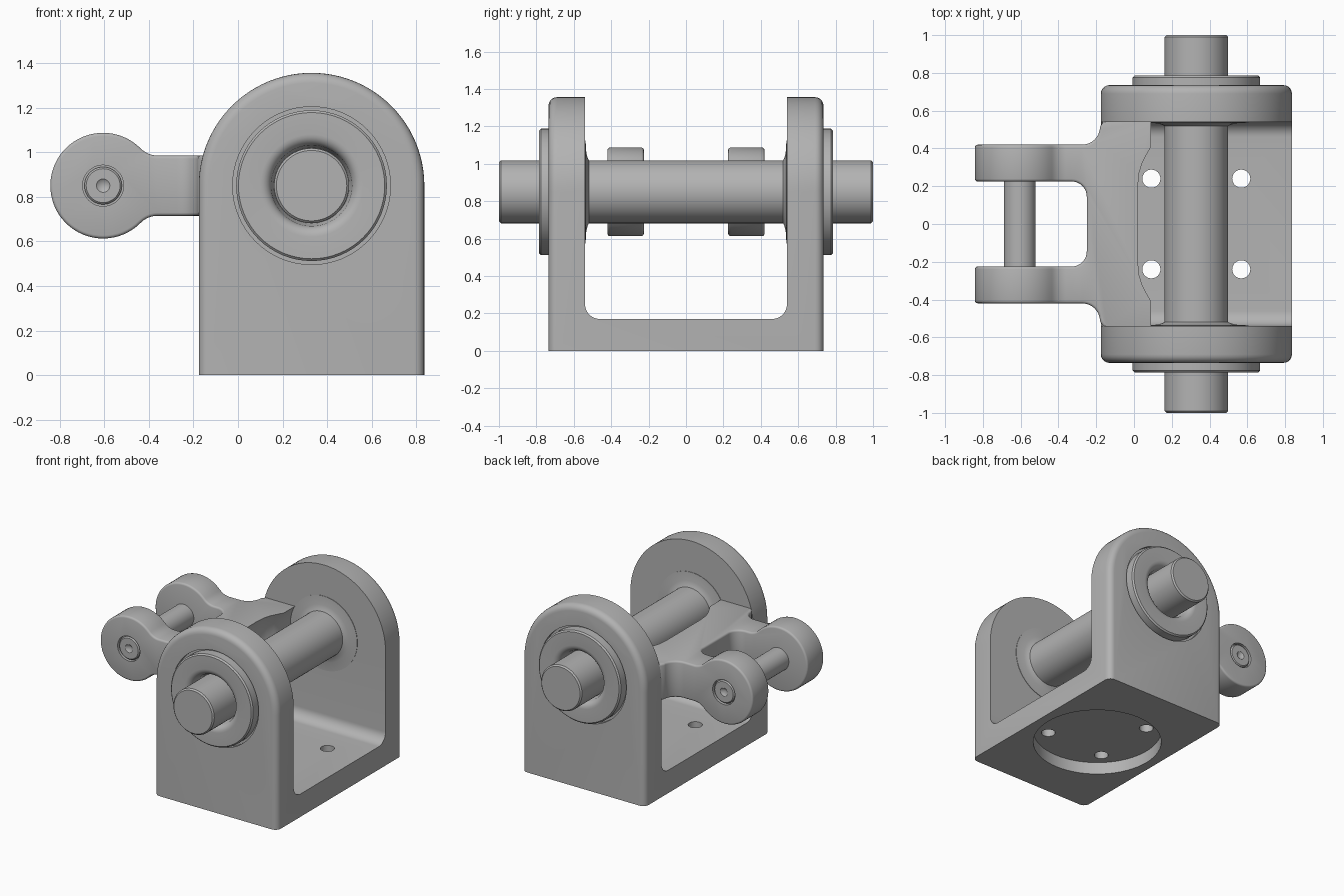
import bpy, bmesh
from math import sin, cos, radians
from mathutils import Vector

old = bpy.data.objects.get("Cube")
if old:
    bpy.data.objects.remove(old, do_unlink=True)

grey = bpy.data.materials.new("plain_grey")
grey.use_nodes = True
COLOUR = (0.45, 0.45, 0.45, 1)
grey.diffuse_color = COLOUR
grey.node_tree.nodes["Principled BSDF"].inputs["Base Color"].default_value = COLOUR

PX, PZ = 0.33, 0.85      # main pin axis
EX, EZ = -0.605, 0.85    # small pin axis


def finish(name, bm):
    bmesh.ops.recalc_face_normals(bm, faces=bm.faces)
    me = bpy.data.meshes.new(name)
    bm.to_mesh(me)
    bm.free()
    me.materials.append(grey)
    ob = bpy.data.objects.new(name, me)
    bpy.context.collection.objects.link(ob)
    return ob


def arc(cx, cy, r, a, b, n=10):
    angles = [radians(a + (b - a) * i / n) for i in range(n + 1)]
    return [(cx + r * cos(t), cy + r * sin(t)) for t in angles]


def prism_mesh(pts, axis, lo, hi):
    """Extrude a 2D outline along an axis."""
    place = {"X": lambda u, v, w: (w, u, v),
             "Y": lambda u, v, w: (u, w, v),
             "Z": lambda u, v, w: (u, v, w)}[axis]
    bm = bmesh.new()
    face = bm.faces.new([bm.verts.new(place(u, v, lo)) for u, v in pts])
    new = bmesh.ops.extrude_face_region(bm, geom=[face])["geom"]
    shift = Vector(place(0, 0, hi - lo))
    bmesh.ops.translate(bm, vec=shift, verts=[g for g in new if isinstance(g, bmesh.types.BMVert)])
    return bm


def prism(name, pts, axis, lo, hi):
    return finish(name, prism_mesh(pts, axis, lo, hi))


def lathe(name, profile, cx, cz, n=64, closed=False):
    """Spin (radius, y) points around an axis parallel to y."""
    bm = bmesh.new()
    rings = []
    for r, y in profile:
        if r == 0:
            rings.append([bm.verts.new((cx, y, cz))] * n)
        else:
            rings.append([bm.verts.new((x, y, z)) for x, z in arc(cx, cz, r, 0, 360, n)[:-1]])
    pairs = list(zip(rings, rings[1:] + rings[:1]))
    for a, b in pairs if closed else pairs[:-1]:
        for i in range(n):
            j = (i + 1) % n
            bm.faces.new(list(dict.fromkeys([a[i], a[j], b[j], b[i]])))
    return finish(name, bm)


def activate(ob):
    bpy.ops.object.select_all(action="DESELECT")
    ob.select_set(True)
    bpy.context.view_layer.objects.active = ob


def boolean(ob, cutter, op="DIFFERENCE"):
    mod = ob.modifiers.new("cut", "BOOLEAN")
    mod.object, mod.operation, mod.solver = cutter, op, "EXACT"
    activate(ob)
    bpy.ops.object.modifier_apply(modifier=mod.name)
    bpy.data.objects.remove(cutter, do_unlink=True)


def bevel(ob, width):
    mod = ob.modifiers.new("round", "BEVEL")
    mod.width, mod.segments, mod.limit_method = width, 3, "ANGLE"
    mod.angle_limit = radians(40)
    activate(ob)
    bpy.ops.object.modifier_apply(modifier=mod.name)


def smooth(ob):
    activate(ob)
    bpy.ops.object.shade_smooth_by_angle(angle=radians(32))


def mirrored(half):
    return half + [(r, -y) for r, y in reversed(half)]


# Bracket: arched block with rounded outer rims
R, W = 0.506, 0.735
outline = [(PX - R, 0), (PX + R, 0)] + arc(PX, PZ, R, 0, 180, 48)
bm = prism_mesh(outline, "Y", -W, W)
rims = [e for e in bm.edges
        if abs(e.verts[0].co.y - e.verts[1].co.y) < 0.01
        and max(v.co.z for v in e.verts) > 0.01]
bmesh.ops.bevel(bm, geom=rims, offset=0.045, segments=5, profile=0.5, affect="EDGES")
bracket = finish("bracket", bm)

# Channel between the walls, with filleted floor corners
I, F, T = 0.54, 0.08, 0.17
channel = ([(-I, 2)] + arc(-I + F, T + F, F, 180, 270)
           + arc(I - F, T + F, F, 270, 360) + [(I, 2)])
boolean(bracket, prism("channel_cutter", channel, "X", -1, 2))

# Round recess under the base and four bolt holes
boolean(bracket, prism("recess_cutter", arc(PX, 0, 0.44, 0, 360, 64)[:-1], "Z", -0.1, 0.09))
for sx in (-1, 1):
    for sy in (-1, 1):
        hole = arc(PX + sx * 0.238, sy * 0.24, 0.048, 0, 360, 24)[:-1]
        boolean(bracket, prism("hole_cutter", hole, "Z", -0.1, 0.3))

# Shallow seats for the flanges
for s in (-1, 1):
    seat = [(0, s * 0.71), (0.354, s * 0.71), (0.354, s * 0.9), (0, s * 0.9)]
    boolean(bracket, lathe("seat_cutter", seat, PX, PZ))
smooth(bracket)

# Main pin
pin = lathe("main_pin", mirrored([(0, 1), (0.158, 1), (0.168, 0.99)]), PX, PZ)
smooth(pin)

# Flanged bushings: outer flange with a hollowed bore, inner flared collar
for s, side in ((-1, "front"), (1, "back")):
    hollow = [(r, s * y) for r, y in arc(0.23, 0.735, 0.05, 180, 90, 6)]
    rim = [(0.328, s * 0.785), (0.338, s * 0.775), (0.338, s * 0.69), (0.16, s * 0.69)]
    smooth(lathe(side + "_flange", hollow + rim, PX, PZ, closed=True))
    collar = [(0.16, s * 0.56), (0.275, s * 0.56), (0.275, s * 0.537),
              (0.21, s * 0.533), (0.182, s * 0.526), (0.16, s * 0.515)]
    smooth(lathe(side + "_collar", collar, PX, PZ, closed=True))

# Forked arm: plan outline intersected with the side outline
half = ([(-0.25, 0)] + arc(-0.33, 0.145, 0.08, 0, 90)
        + [(-0.95, 0.225), (-0.95, 0.42)]
        + arc(-0.275, 0.515, 0.095, 270, 360) + [(-0.15, 0.56), (0.25, 0.56)])
plan = half + [(x, -y) for x, y in reversed(half[1:])]
H, DISC, FIL, FX = 0.135, 0.237, 0.108, -0.36
side = (arc(EX, EZ, DISC, 44.8, 315.2, 48)
        + arc(FX, EZ - H - FIL, FIL, 135, 90)[1:]
        + [(0.3, EZ - H), (0.3, EZ + H)]
        + arc(FX, EZ + H + FIL, FIL, 270, 225)[:-1])
arm = prism("forked_arm", plan, "Z", 0.3, 1.4)
boolean(arm, prism("side_cutter", side, "Y", -0.8, 0.8), "INTERSECT")
bevel(arm, 0.014)

# Curved clearance around the main pin
clear = [(0, 0.57), (0.275, 0.57), (0.275, 0.41), (0.295, 0.37),
         (0.318, 0.32), (0.332, 0.27), (0.338, 0.2)]
boolean(arm, lathe("clearance_cutter", mirrored(clear), PX, PZ))

# Small pin seated in both fork ends, with dimpled heads
for s in (-1, 1):
    bore = [(0, s * 0.395), (0.092, s * 0.395), (0.092, s * 0.5), (0, s * 0.5)]
    boolean(arm, lathe("bore_cutter", bore, EX, EZ, 48))
smooth(arm)
small = [(0, 0.395), (0.03, 0.418), (0.076, 0.418), (0.084, 0.41)]
smooth(lathe("small_pin", mirrored(small), EX, EZ, 48))
